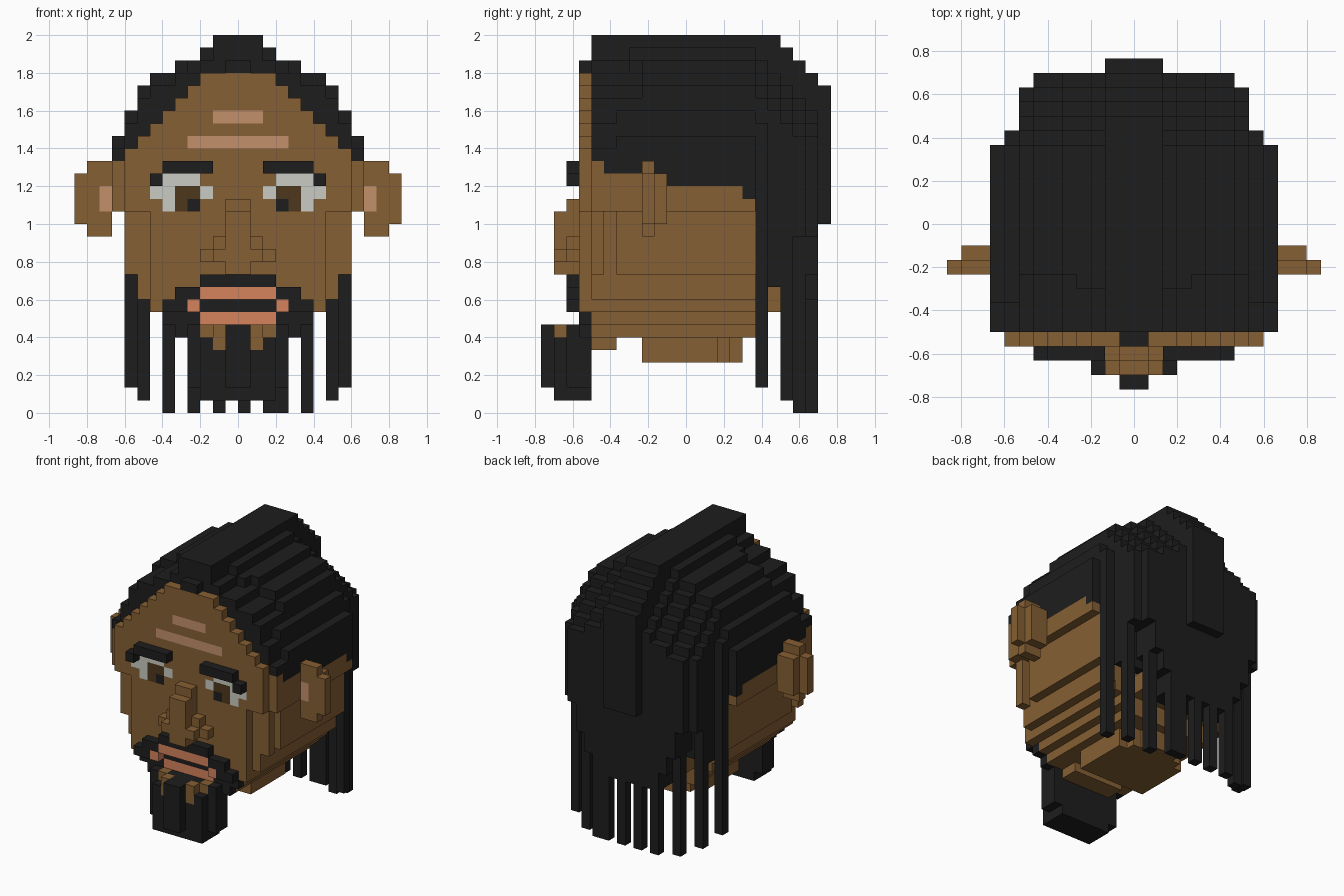
import bpy
import bmesh

if "Cube" in bpy.data.objects:
    bpy.data.objects.remove(bpy.data.objects["Cube"])

UNIT = 1 / 15            # edge of one block
DEPTH_CENTRE = 11.5      # block row lying on y = 0
DIRECTIONS = [(axis, side) for axis in range(3) for side in (0, 1)]

COLOURS = {
    "skin": (0.24, 0.115, 0.034),
    "hair black": (0.0125, 0.0125, 0.0125),
    "eye white": (0.6, 0.6, 0.55),
    "iris brown": (0.077, 0.039, 0.012),
    "lip": (0.66, 0.23, 0.108),
    "skin highlight": (0.55, 0.28, 0.145),
}
names = list(COLOURS)
materials = []
for name, rgb in COLOURS.items():
    mat = bpy.data.materials.new(name)
    mat.use_nodes = True
    mat.diffuse_color = (*rgb, 1)
    shader = mat.node_tree.nodes["Principled BSDF"]
    shader.inputs["Base Color"].default_value = (*rgb, 1)
    shader.inputs["Roughness"].default_value = 0.9
    materials.append(mat)

cells = {}


def block(part, colour, x, y, z, mirror=True):
    """Fill a range of grid cells, repeated on the other side."""
    for i in range(*x):
        for j in range(*y):
            for k in range(*z):
                cells[i, j, k] = (part, colour)
                if mirror:
                    cells[-1 - i, j, k] = (part, colour)


def build(part):
    """Turn the cells of one part into a mesh of its outer faces."""
    bm = bmesh.new()
    corners = {}

    def corner(point):
        if point not in corners:
            px, py, pz = point
            corners[point] = bm.verts.new(
                (px * UNIT, (py - DEPTH_CENTRE) * UNIT, pz * UNIT))
        return corners[point]

    for cell, (owner, colour) in cells.items():
        if owner != part:
            continue
        for axis, side in DIRECTIONS:
            beside = list(cell)
            beside[axis] += 2 * side - 1
            if tuple(beside) in cells:
                continue
            u, v = (axis + 1) % 3, (axis + 2) % 3
            loop = []
            for du, dv in ((0, 0), (1, 0), (1, 1), (0, 1)):
                p = list(cell)
                p[axis] += side
                p[u] += du
                p[v] += dv
                loop.append(corner(tuple(p)))
            face = bm.faces.new(loop if side else loop[::-1])
            face.material_index = names.index(colour)
    # Merge flat neighbours of the same colour
    bmesh.ops.dissolve_limit(bm, angle_limit=0.01, verts=bm.verts,
                             edges=bm.edges, delimit={"MATERIAL"})
    mesh = bpy.data.meshes.new(part)
    bm.to_mesh(mesh)
    bm.free()
    for mat in materials:
        mesh.materials.append(mat)
    bpy.context.collection.objects.link(bpy.data.objects.new(part, mesh))


def skull_width(level):
    """Half width of the hair at a height, stepping in to the crown."""
    for top, half in ((22, 10), (24, 9), (26, 8), (27, 7), (28, 5), (29, 3), (30, 2)):
        if level < top:
            return half
    return 0


def row_width(row):
    """Half width of the hair at a depth, rounding off at the back."""
    return 10 if row < 17 else 9 if row < 18 else 8 if row < 21 else 7


def hairline(row, column):
    """Lowest hair level, rising to the sides of the back curtain."""
    for end, level in ((5, 20), (9, 19), (16, 18), (17, 17), (18, 13), (19, 10)):
        if row < end:
            return level
    return 7 + min(7, max(0, column - 2) ** 2 // 2)


def lowering(row, column):
    """Levels the hair steps down near the forehead and at the back."""
    if column < 2:
        return max(0, row - 18)
    setback = 6 if column > 7 else 8 if column > 3 else 7
    return 1 if row < setback else max(0, row - 16)


# Head: cheeks, tapering jaw, neck and chin
block("head", "skin", x=(0, 10), y=(4, 17), z=(16, 20))
block("head", "skin", x=(0, 9), y=(6, 17), z=(11, 16))
block("head", "skin", x=(0, 8), y=(4, 6), z=(11, 16))
block("head", "skin", x=(0, 8), y=(4, 17), z=(9, 11))
for level in (6, 7, 8):
    block("head", "skin", x=(0, level - 1), y=(4, 17), z=(level, level + 1))
block("head", "skin", x=(0, 5), y=(17, 19), z=(8, 10))
for half, back in ((4, 14), (3, 15), (2, 16)):
    block("head", "skin", x=(0, half), y=(8, back), z=(4, 6))
block("head", "skin", x=(0, 3), y=(4, 6), z=(5, 6))

# Face plate, with the forehead stepping to a peak
block("head", "skin", x=(0, 7), y=(3, 4), z=(8, 16))
block("head", "skin", x=(7, 9), y=(4, 5), z=(11, 16))
block("head", "skin", x=(0, 9), y=(3, 4), z=(16, 21))
for level in range(21, 27):
    block("head", "skin", x=(0, 29 - level), y=(3, 4), z=(level, level + 1))
block("head", "skin highlight", x=(0, 2), y=(3, 4), z=(23, 24))
block("head", "skin highlight", x=(0, 4), y=(3, 4), z=(21, 22))

# Hair cap and back curtain
for row in range(4, 22):
    for column in range(row_width(row)):
        for level in range(hairline(row, column), 30):
            if column < skull_width(level + lowering(row, column)):
                block("hair", "hair black", x=(column, column + 1),
                      y=(row, row + 1), z=(level, level + 1))
block("hair", "hair black", x=(0, 1), y=(3, 4), z=(27, 28))
block("hair", "hair black", x=(0, 2), y=(22, 23), z=(15, 26))

# Hanging braids
block("braids", "hair black", x=(8, 9), y=(17, 18), z=(2, 14))
block("braids", "hair black", x=(7, 8), y=(19, 20), z=(1, 15))
for i in (-6, -4, -2, 0, 2, 3, 5):
    row, top = (20, 14) if abs(i) > 4 else (21, 9)
    block("braids", "hair black", x=(i, i + 1), y=(row, row + 1),
          z=(0, top), mirror=False)

# Ears
block("ears", "skin", x=(10, 12), y=(8, 9), z=(14, 20))
block("ears", "skin", x=(12, 13), y=(8, 9), z=(15, 19))
block("ears", "skin", x=(10, 12), y=(9, 10), z=(15, 19))
block("ears", "skin highlight", x=(10, 11), y=(8, 9), z=(16, 18))

# Eyes
block("eyes", "eye white", x=(3, 6), y=(3, 4), z=(18, 19))
block("eyes", "eye white", x=(2, 7), y=(3, 4), z=(17, 18))
block("eyes", "eye white", x=(5, 6), y=(3, 4), z=(16, 17))
block("eyes", "iris brown", x=(3, 5), y=(3, 4), z=(16, 18))
block("eyes", "hair black", x=(3, 4), y=(3, 4), z=(16, 17))

# Eyebrows
block("eyebrows", "hair black", x=(2, 6), y=(2, 3), z=(19, 20))
block("eyebrows", "hair black", x=(6, 7), y=(2, 3), z=(18, 19))

# Nose: bridge, tip and nostrils
block("nose", "skin", x=(0, 1), y=(2, 3), z=(11, 17))
block("nose", "skin", x=(0, 1), y=(1, 2), z=(11, 16))
block("nose", "skin", x=(1, 2), y=(2, 3), z=(12, 14))
block("nose", "skin", x=(1, 2), y=(1, 2), z=(12, 13))
block("nose", "skin", x=(2, 3), y=(2, 3), z=(12, 13))

# Beard and moustache
block("beard", "hair black", x=(0, 3), y=(2, 4), z=(10, 11))
block("beard", "hair black", x=(3, 5), y=(2, 4), z=(9, 10))
block("beard", "hair black", x=(4, 6), y=(2, 4), z=(8, 9))
block("beard", "hair black", x=(3, 6), y=(3, 4), z=(7, 8))
block("beard", "hair black", x=(0, 5), y=(3, 4), z=(6, 7))
block("beard", "hair black", x=(0, 4), y=(2, 4), z=(2, 7))
block("beard", "hair black", x=(0, 3), y=(1, 4), z=(1, 6))
block("beard", "hair black", x=(0, 1), y=(0, 2), z=(2, 7))
block("beard", "skin", x=(2, 3), y=(2, 3), z=(6, 7))
block("beard", "skin", x=(1, 2), y=(1, 2), z=(5, 7))

# Mouth
block("mouth", "lip", x=(0, 3), y=(2, 4), z=(9, 10))
block("mouth", "lip", x=(0, 3), y=(3, 4), z=(7, 8))
block("mouth", "hair black", x=(0, 3), y=(3, 4), z=(8, 9))
block("mouth", "lip", x=(3, 4), y=(2, 4), z=(8, 9))

for part in sorted({owner for owner, colour in cells.values()}):
    build(part)
